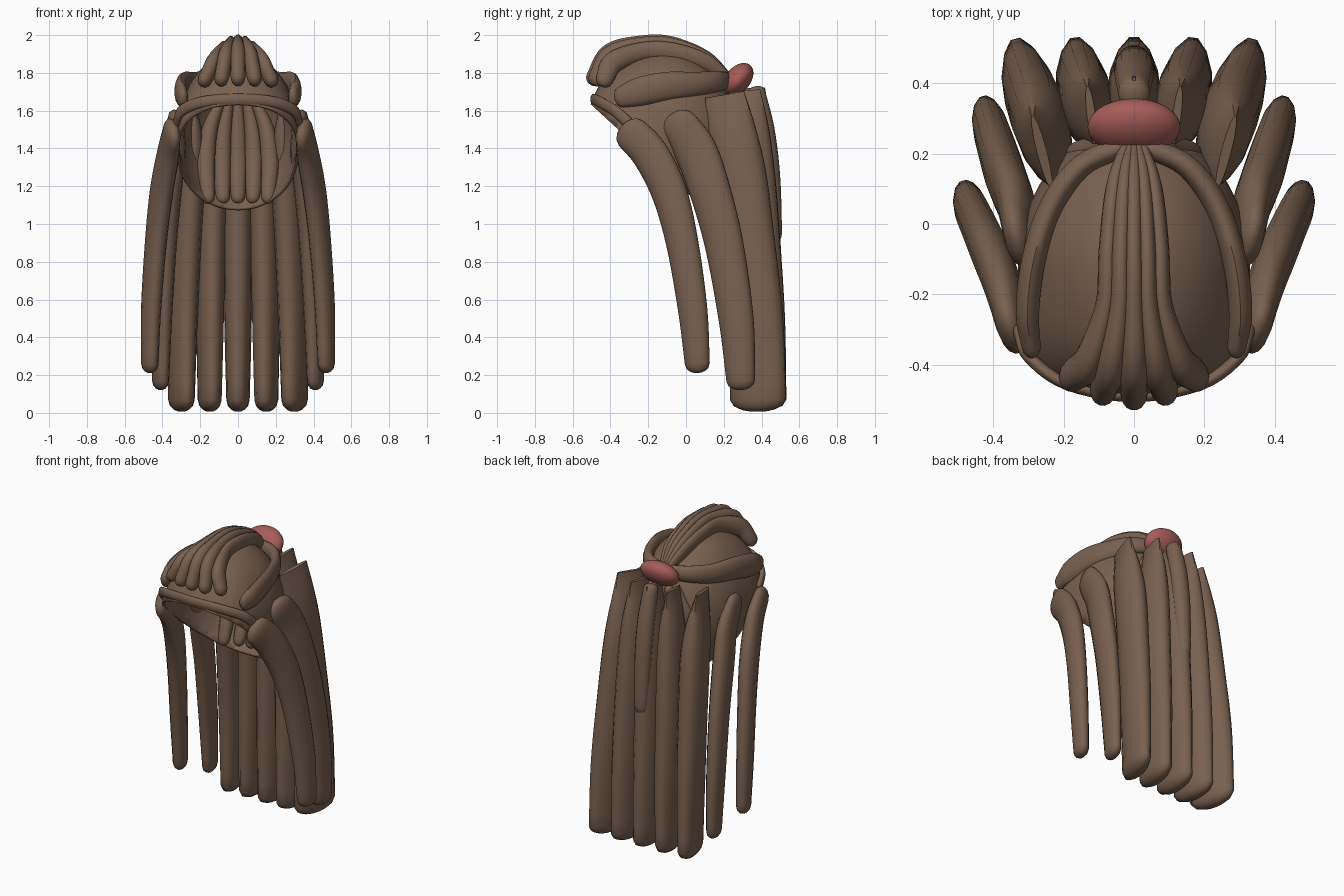
import bpy, bmesh, math
from mathutils import Vector, Matrix

if "Cube" in bpy.data.objects:
    bpy.data.objects.remove(bpy.data.objects["Cube"])


def material(name, rgb):
    m = bpy.data.materials.new(name)
    m.use_nodes = True
    m.diffuse_color = (*rgb, 1)
    m.node_tree.nodes["Principled BSDF"].inputs["Base Color"].default_value = (*rgb, 1)
    return m


BROWN = material("warm brown", (0.19, 0.12, 0.08))
RED = material("dusty red", (0.38, 0.11, 0.10))


def finish(name, bm, mat, angle=50):
    bmesh.ops.recalc_face_normals(bm, faces=bm.faces)
    me = bpy.data.meshes.new(name)
    bm.to_mesh(me)
    bm.free()
    me.materials.append(mat)
    ob = bpy.data.objects.new(name, me)
    bpy.context.collection.objects.link(ob)
    bpy.ops.object.select_all(action="DESELECT")
    ob.select_set(True)
    bpy.context.view_layer.objects.active = ob
    bpy.ops.object.shade_smooth_by_angle(angle=math.radians(angle))
    return ob


def spline(keys, steps=5):
    """Catmull-Rom through tuples of any length."""
    k = [Vector(p) for p in keys]
    k = [2 * k[0] - k[1]] + k + [2 * k[-1] - k[-2]]
    out = []
    for a, b, c, d in zip(k, k[1:], k[2:], k[3:]):
        for s in range(steps):
            t = s / steps
            out.append(0.5 * (2 * b + (c - a) * t + (2 * a - 5 * b + 4 * c - d) * t * t
                              + (3 * b - a - 3 * c + d) * t ** 3))
    return out + [k[-2]]


def lock(name, path, sizes, across, start=0.0, end=0.05, sides=14):
    """Tapered elliptical lock of hair; start and end are rounding lengths."""
    pts = [Vector(p) for p in spline(path)]
    dims = spline(sizes)
    n = len(pts)
    tans = [(pts[min(i + 1, n - 1)] - pts[max(i - 1, 0)]).normalized() for i in range(n)]
    rings = [(pts[i], tans[i], dims[i], 1.0) for i in range(n)]
    angles = [math.radians(a) for a in (30, 55, 75)]
    rings += [(pts[-1] + tans[-1] * end * math.sin(a), tans[-1], dims[-1], math.cos(a)) for a in angles]
    if start:
        rings = [(pts[0] - tans[0] * start * math.sin(a), tans[0], dims[0], math.cos(a))
                 for a in reversed(angles)] + rings
    bm = bmesh.new()
    loops = []
    for p, t, size, s in rings:
        w = Vector(across)
        w = (w - t * w.dot(t)).normalized()
        d = t.cross(w)
        loops.append([bm.verts.new(p + (w * math.cos(a) * size[0] + d * math.sin(a) * size[1]) * s)
                      for a in (2 * math.pi * j / sides for j in range(sides))])
    for lo, hi in zip(loops, loops[1:]):
        for j in range(sides):
            bm.faces.new((lo[j], lo[j - 1], hi[j - 1], hi[j]))
    bm.faces.new(loops[0])
    bm.faces.new(loops[-1])
    return finish(name, bm, BROWN)


def pair(name, path, sizes, across, **kw):
    for label, s in (("left", 1), ("right", -1)):
        lock(f"{label}_{name}", [(s * x, y, z) for x, y, z in path], sizes,
             (s * across[0], across[1], across[2]), **kw)


# Scalp cap: dome cut by a slanting plane, broader and fuller at the front
bm = bmesh.new()
bmesh.ops.create_uvsphere(bm, u_segments=40, v_segments=24, radius=1)
for v in bm.verts:
    x, y, z = v.co
    front = max(0, -y)
    v.co = Vector((x * 0.33 * (1 + 0.45 * front ** 2),
                   y * 0.4 - 0.12 - 0.05 * front * max(0, z), z * 0.46 + 1.45))
bmesh.ops.bisect_plane(bm, geom=bm.verts[:] + bm.edges[:] + bm.faces[:], plane_co=(0, -0.5, 1.63),
                       plane_no=(0, 0.68, 0.74), clear_inner=True)
cap = finish("scalp_cap", bm, BROWN)
shell = cap.modifiers.new("thickness", "SOLIDIFY")
shell.thickness = 0.015

# Rolled hairline along the front of the cap
half = [(0.325, -0.31, 1.54), (0.298, -0.378, 1.6), (0.19, -0.455, 1.645)]
lock("front_hairline", half + [(0, -0.489, 1.66)] + [(-x, y, z) for x, y, z in reversed(half)],
     [(0.03, 0.018)] * 7, (0, 0, 1), start=0.02, end=0.02)

# Fringe locks over the forehead, and nape locks lining the back of the cap
for i in range(-2, 3):
    q = i * i
    lock(f"fringe_lock_{i + 3}",
         [(0.01 * i, 0.22, 1.77), (0.028 * i, 0.1, 1.875 - 0.004 * q), (0.037 * i, -0.08, 1.945 - 0.008 * q),
          (0.04 * i, -0.23, 1.95 - 0.009 * q), (0.064 * i, -0.4 + 0.004 * q, 1.9 - 0.011 * q),
          (0.087 * i, -0.483 + 0.013 * q, 1.775 - 0.002 * q)],
         [(0.02, 0.03), (0.025, 0.045), (0.027, 0.05), (0.03, 0.05), (0.041, 0.058), (0.039, 0.048)],
         (1, 0, 0), start=0.02, end=0.045)
    lock(f"nape_lock_{i + 3}",
         [(0.045 * i, 0.25 - 0.006 * q, 1.66), (0.075 * i, 0.25 - 0.014 * q, 1.5),
          (0.085 * i, 0.225 - 0.018 * q, 1.33), (0.08 * i, 0.145 - 0.016 * q, 1.15)],
         [(0.025, 0.03), (0.042, 0.045), (0.048, 0.045), (0.038, 0.035)], (1, 0, 0), start=0.02, end=0.045)

# Bands swept back along the temples
pair("temple_band",
     [(0.03, 0.22, 1.76), (0.15, 0.165, 1.755), (0.235, 0.05, 1.74),
      (0.285, -0.1, 1.73), (0.303, -0.25, 1.70), (0.293, -0.345, 1.67)],
     [(0.045, 0.03), (0.055, 0.033), (0.065, 0.035), (0.075, 0.035), (0.075, 0.034), (0.055, 0.028)],
     (0, 0, 1), start=0.02, end=0.035)

# Long side locks
pair("front_side_lock",
     [(0.35, -0.29, 1.48), (0.37, -0.19, 1.37), (0.405, -0.09, 1.17),
      (0.435, -0.02, 0.9), (0.46, 0.035, 0.55), (0.467, 0.06, 0.26)],
     [(0.042, 0.095), (0.053, 0.1), (0.057, 0.097), (0.054, 0.088), (0.05, 0.08), (0.043, 0.068)],
     (0.95, -0.3, 0), start=0.065, end=0.05)
pair("middle_side_lock",
     [(0.33, -0.03, 1.52), (0.335, 0.05, 1.39), (0.36, 0.12, 1.2),
      (0.385, 0.2, 0.9), (0.405, 0.265, 0.5), (0.41, 0.29, 0.17)],
     [(0.042, 0.1), (0.055, 0.115), (0.06, 0.112), (0.057, 0.105), (0.052, 0.095), (0.042, 0.078)],
     (0.96, -0.25, 0), start=0.08, end=0.05)

# Long back locks, pinched to a blade at the top
blade = [(0.012, 0.085), (0.06, 0.112), (0.076, 0.13), (0.077, 0.137), (0.073, 0.15), (0.062, 0.153)]
wide_blade = [(0.014, 0.11), (0.066, 0.135), (0.082, 0.145), (0.08, 0.145), (0.075, 0.15), (0.062, 0.153)]
pair("outer_back_lock",
     [(0.262, 0.205, 1.685), (0.258, 0.242, 1.48), (0.264, 0.285, 1.25),
      (0.28, 0.33, 0.9), (0.295, 0.368, 0.5), (0.3, 0.382, 0.07)], wide_blade, (0.97, -0.25, 0), end=0.065)
pair("inner_back_lock",
     [(0.122, 0.31, 1.705), (0.128, 0.33, 1.5), (0.134, 0.345, 1.25),
      (0.143, 0.365, 0.9), (0.148, 0.377, 0.5), (0.15, 0.382, 0.07)], blade, (0.99, -0.12, 0), end=0.065)
lock("centre_back_lock",
     [(0, 0.335, 1.72), (0, 0.345, 1.5), (0, 0.355, 1.25),
      (0, 0.367, 0.9), (0, 0.377, 0.5), (0, 0.382, 0.07)], blade, (1, 0, 0), end=0.065)

# Short overlay lock below the hair tie
lock("short_back_lock", [(0, 0.37, 1.7), (0, 0.42, 1.5), (0, 0.45, 1.25), (0, 0.465, 0.95)],
     [(0.045, 0.05), (0.055, 0.05), (0.055, 0.05), (0.045, 0.045)], (1, 0, 0), start=0.03, end=0.05)

# Hair tie: tilted flattened cushion at the crown
bm = bmesh.new()
bmesh.ops.create_uvsphere(bm, u_segments=32, v_segments=16, radius=1,
                          matrix=Matrix.Translation((0, 0.275, 1.765))
                          @ Matrix.Rotation(math.radians(50), 4, "X")
                          @ Matrix.Diagonal((0.132, 0.1, 0.066, 1)))
finish("hair_tie", bm, RED)
